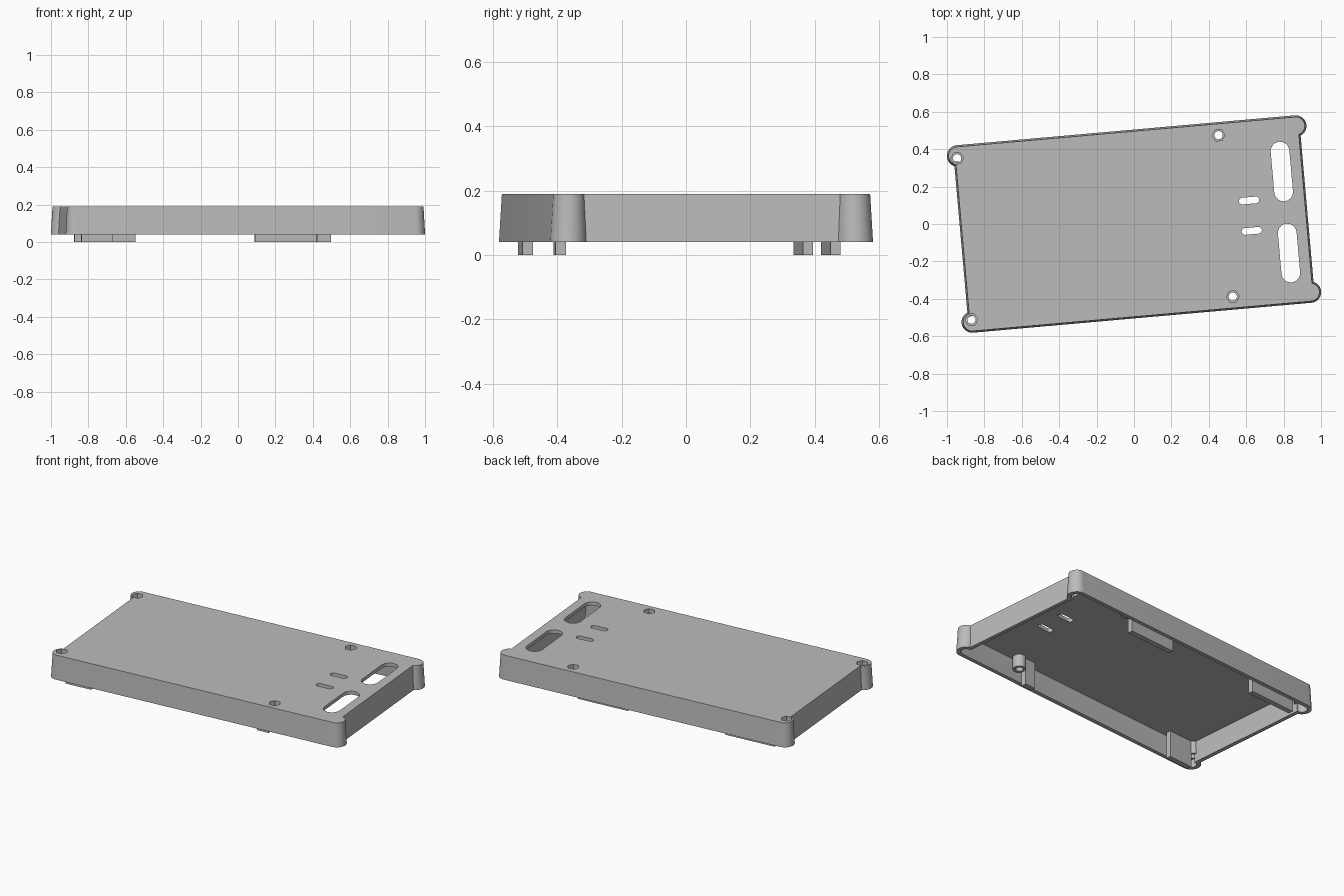
import bpy, bmesh, math

cube = bpy.data.objects.get("Cube")
if cube:
    bpy.data.objects.remove(cube, do_unlink=True)

TURN = math.radians(5.05)
RIM, TOP, CEILING = 0.04, 0.19, 0.168

grey = bpy.data.materials.new("plain grey")
grey.use_nodes = True
colour = (0.5, 0.5, 0.5, 1)
grey.diffuse_color = colour
grey.node_tree.nodes["Principled BSDF"].inputs["Base Color"].default_value = colour


def finish(bm, name):
    """Turn a bmesh into an object that shares the case's turned frame."""
    bmesh.ops.recalc_face_normals(bm, faces=bm.faces)
    mesh = bpy.data.meshes.new(name)
    bm.to_mesh(mesh)
    bm.free()
    mesh.materials.append(grey)
    obj = bpy.data.objects.new(name, mesh)
    obj.rotation_euler.z = TURN
    bpy.context.collection.objects.link(obj)
    return obj


def skin(name, rings):
    """Closed solid through matching rings, capped at both ends."""
    bm = bmesh.new()
    loops = [[bm.verts.new(p) for p in ring] for ring in rings]
    for a, b in zip(loops, loops[1:]):
        for i in range(len(a)):
            j = (i + 1) % len(a)
            bm.faces.new((a[i], a[j], b[j], b[i]))
    bm.faces.new(loops[0])
    bm.faces.new(loops[-1])
    return finish(bm, name)


def prism(name, outline, z0, z1):
    return skin(name, [[(x, y, z) for x, y in outline] for z in (z0, z1)])


def circle(x, y, r, sides):
    return [(x + r * math.cos(math.tau * i / sides),
             y + r * math.sin(math.tau * i / sides)) for i in range(sides)]


def slot(x0, y0, x1, y1, r, steps=10):
    """Round-ended slot between two centres."""
    aim = math.atan2(y1 - y0, x1 - x0)
    pts = []
    for cx, cy, start in ((x1, y1, aim - math.pi / 2), (x0, y0, aim + math.pi / 2)):
        for i in range(steps + 1):
            a = start + math.pi * i / steps
            pts.append((cx + r * math.cos(a), cy + r * math.sin(a)))
    return pts


def case_ring(offset, z, steps=16):
    """Oblong outline with a round lobe at each corner and recessed ends."""
    cx, cy, r, end = 0.908, 0.446, 0.057 + offset, 0.929 + offset
    low = -math.acos((end - cx) / r)
    arc = []
    for i in range(steps + 1):
        a = low + (math.pi / 2 - low) * i / steps
        arc.append((cx + r * math.cos(a), cy + r * math.sin(a)))
    back = arc[::-1]
    quads = [(arc, 1, 1), (back, -1, 1), (arc, -1, -1), (back, 1, -1)]
    return [(x * sx, y * sy, z) for pts, sx, sy in quads for x, y in pts]


def combine(target, tool, operation):
    tool.hide_render = True
    mod = target.modifiers.new("cut", "BOOLEAN")
    mod.operation, mod.solver, mod.object = operation, "EXACT", tool
    bpy.context.view_layer.objects.active = target
    bpy.ops.object.modifier_apply(modifier=mod.name)
    bpy.data.objects.remove(tool, do_unlink=True)


# Tapered tray, open underneath
case = skin("case_shell", [
    case_ring(-0.032, CEILING), case_ring(-0.025, RIM),
    case_ring(0, RIM), case_ring(-0.009, TOP)])

# Screw posts with a nut pocket on top and a through hole
screws = [(x, y) for x in (-0.911, 0.492) for y in (-0.433, 0.433)]
for x, y in screws:
    combine(case, prism("post", circle(x, y, 0.038, 32), 0.09, 0.18), "UNION")
for x, y in screws:
    combine(case, prism("pocket", circle(x, y, 0.034, 6), 0.145, 0.25), "DIFFERENCE")
    combine(case, prism("hole", circle(x, y, 0.022, 24), 0.05, 0.25), "DIFFERENCE")

# Two wide slots and two narrow slots through the top
for outline in (slot(0.812, 0.10, 0.812, 0.32, 0.05),
                slot(0.812, -0.335, 0.812, -0.12, 0.05),
                slot(0.588, 0.071, 0.660, 0.071, 0.018),
                slot(0.588, -0.092, 0.660, -0.092, 0.018)):
    combine(case, prism("slot_cutter", outline, 0.13, 0.25), "DIFFERENCE")

# Locating tabs hanging below the rim
tabs = {"front_left_tab": (0.384, 0.459, -0.431), "front_right_tab": (-0.914, -0.71, -0.431),
        "back_left_tab": (0.128, 0.458, 0.426), "back_right_tab": (-0.84, -0.514, 0.426)}
for name, (x0, x1, y) in tabs.items():
    a, b = y - 0.016, y + 0.016
    tab = prism(name, [(x0, a), (x1, a), (x1, b), (x0, b)], 0, 0.175)
    # Keep screw holes clear
    for sx, sy in screws:
        if x0 - 0.03 < sx < x1 + 0.03 and sy * y > 0:
            combine(tab, prism("clearance", circle(sx, sy, 0.036, 24), -0.1, 0.25), "DIFFERENCE")

# Smooth the rounded walls, keep edges crisp
bpy.ops.object.select_all(action="DESELECT")
case.select_set(True)
bpy.context.view_layer.objects.active = case
bpy.ops.object.shade_smooth_by_angle(angle=math.radians(30))
